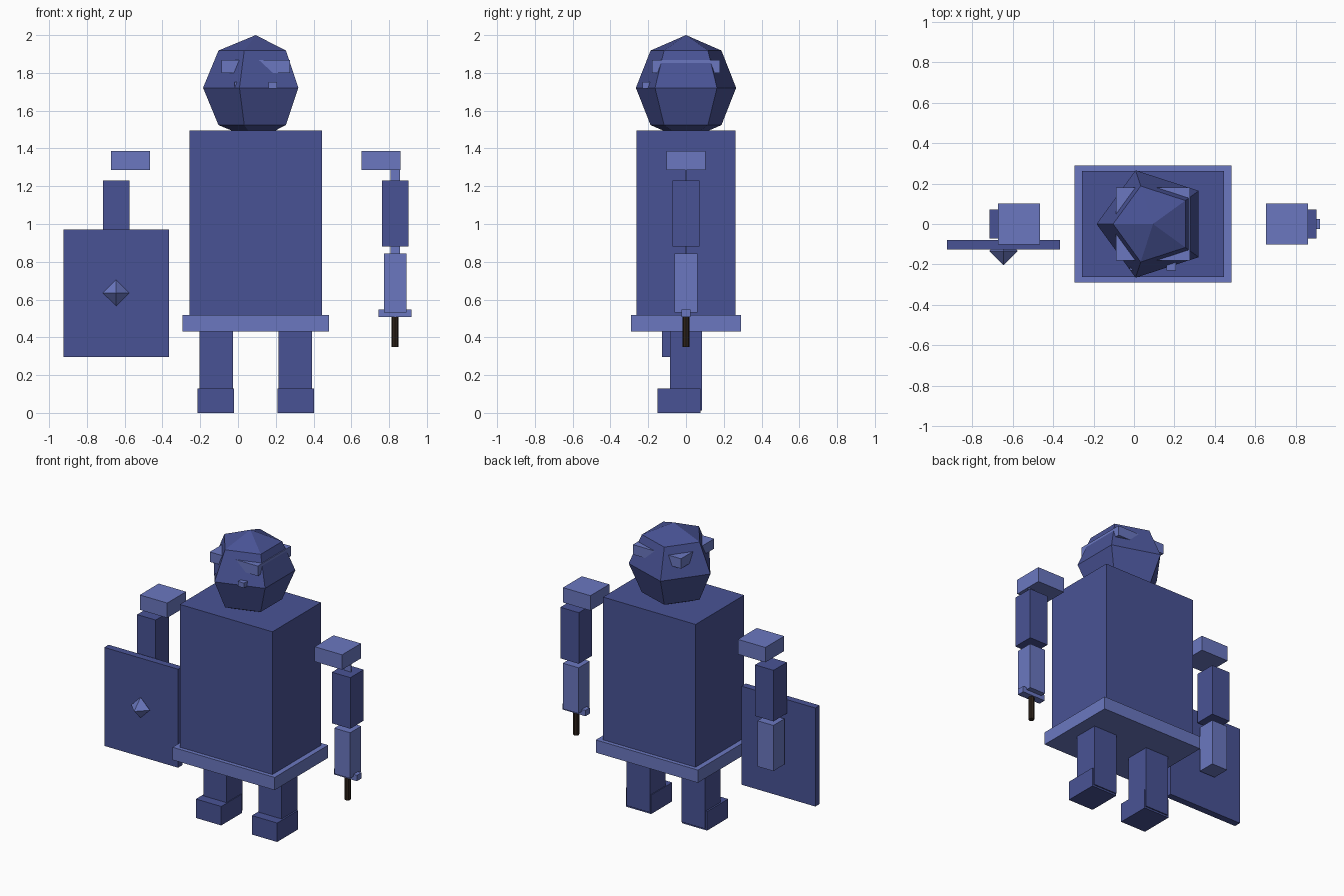
import bpy, bmesh, math
from mathutils import Matrix

if "Cube" in bpy.data.objects:
    bpy.data.objects.remove(bpy.data.objects["Cube"])

CX = 0.094  # the figure's own centre line; the shield pushes it off x = 0


def material(name, rgb):
    m = bpy.data.materials.new(name)
    m.diffuse_color = (*rgb, 1)
    m.use_nodes = True
    m.node_tree.nodes["Principled BSDF"].inputs["Base Color"].default_value = m.diffuse_color
    return m


BLUE = material("deep_blue", (0.066, 0.086, 0.30))
LIGHT = material("light_blue", (0.145, 0.187, 0.53))
BROWN = material("dark_brown", (0.026, 0.016, 0.010))


def finish(name, bm, mat):
    me = bpy.data.meshes.new(name)
    bmesh.ops.recalc_face_normals(bm, faces=bm.faces)
    bm.to_mesh(me)
    bm.free()
    me.materials.append(mat)
    ob = bpy.data.objects.new(name, me)
    bpy.context.collection.objects.link(ob)
    return ob


def box(name, x, y, z, mat):
    """Box from (min, max) ranges."""
    bm = bmesh.new()
    bmesh.ops.create_cube(bm, size=1)
    for v in bm.verts:
        v.co = [sum(r) / 2 + c * (r[1] - r[0]) for r, c in zip((x, y, z), v.co)]
    return finish(name, bm, mat)


def pair(name, off, half, y, z, mat):
    """Two boxes mirrored about the figure's centre line."""
    for side, s in (("left", 1), ("right", -1)):
        c = CX + s * off
        box(f"{side}_{name}", (c - half, c + half), y, z, mat)


# Body
box("torso", (CX - 0.351, CX + 0.351), (-0.263, 0.263), (0.515, 1.495), BLUE)
box("belt", (CX - 0.387, CX + 0.387), (-0.29, 0.29), (0.43, 0.517), LIGHT)

# Head: five-sided low-poly ball with one corner toward -x
bm = bmesh.new()
bmesh.ops.create_uvsphere(bm, u_segments=5, v_segments=4, radius=0.279)
turn = math.pi - max(bm.verts, key=lambda v: v.co.xy.length).co.xy.angle_signed((1, 0))
bmesh.ops.rotate(bm, verts=bm.verts, matrix=Matrix.Rotation(turn, 3, 'Z'))
bmesh.ops.translate(bm, verts=bm.verts, vec=(CX, 0, 1.721))
finish("head", bm, BLUE)

# Brow band whose corners poke out of the head, and two small nubs
box("brow_band", (CX - 0.182, CX + 0.182), (-0.18, 0.18), (1.80, 1.868), LIGHT)
pair("face_nub", 0.09, 0.023, (-0.23, -0.185), (1.718, 1.752), LIGHT)

# Legs and feet
pair("leg", 0.209, 0.088, (-0.085, 0.085), (0.012, 0.432), BLUE)
pair("foot", 0.212, 0.096, (-0.15, 0.077), (0, 0.13), BLUE)

# Arms
pair("shoulder", 0.663, 0.104, (-0.102, 0.102), (1.285, 1.387), LIGHT)
pair("upper_arm", 0.738, 0.07, (-0.072, 0.072), (0.88, 1.23), BLUE)
pair("forearm", 0.738, 0.06, (-0.06, 0.06), (0.532, 0.845), LIGHT)

# Sword, held point up along the arm
SX = 0.832
box("sword_blade", (SX - 0.025, SX + 0.025), (-0.003, 0.003), (0.54, 1.30), LIGHT)
box("sword_guard", (SX - 0.087, SX + 0.087), (-0.025, 0.025), (0.507, 0.547), LIGHT)
bm = bmesh.new()
bmesh.ops.create_cone(bm, cap_ends=True, segments=8, radius1=0.019, radius2=0.019,
                      depth=0.16, matrix=Matrix.Translation((SX, 0, 0.43)))
finish("sword_grip", bm, BROWN)

# Shield with a pointed boss
box("shield", (-0.925, -0.365), (-0.127, -0.08), (0.295, 0.97), BLUE)
bm = bmesh.new()
bmesh.ops.create_uvsphere(bm, u_segments=4, v_segments=2, radius=0.07)
bmesh.ops.translate(bm, verts=bm.verts, vec=(-0.645, -0.134, 0.635))
finish("shield_boss", bm, LIGHT)
